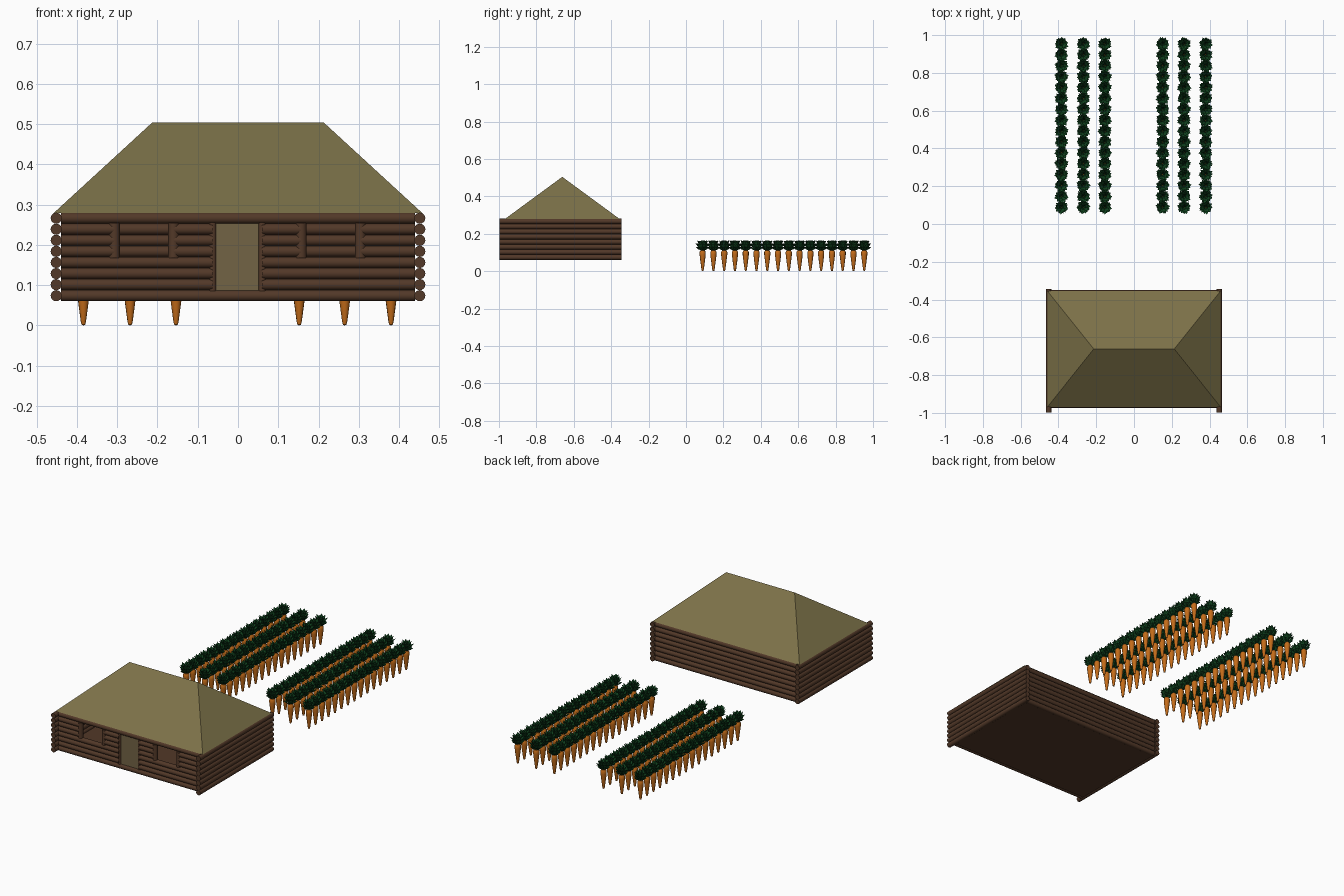
import bpy, bmesh, math, random
from mathutils import Vector

if "Cube" in bpy.data.objects:
    bpy.data.objects.remove(bpy.data.objects["Cube"])

random.seed(4)


def material(name, rgb):
    m = bpy.data.materials.new(name)
    m.diffuse_color = (*rgb, 1)
    m.use_nodes = True
    m.node_tree.nodes["Principled BSDF"].inputs["Base Color"].default_value = m.diffuse_color
    return m


LOG = material("log_brown", (0.085, 0.04, 0.021))
THATCH = material("thatch", (0.20, 0.165, 0.065))
DOOR = material("door_tan", (0.17, 0.125, 0.06))
CARROT = material("carrot_orange", (0.55, 0.15, 0.01))
LEAF = material("leaf_green", (0.005, 0.055, 0.013))


def finish(name, bm, mat, smooth=False):
    me = bpy.data.meshes.new(name)
    bmesh.ops.recalc_face_normals(bm, faces=bm.faces)
    bm.to_mesh(me)
    bm.free()
    me.materials.append(mat)
    ob = bpy.data.objects.new(name, me)
    bpy.context.collection.objects.link(ob)
    if smooth:
        bpy.ops.object.select_all(action='DESELECT')
        ob.select_set(True)
        bpy.context.view_layer.objects.active = ob
        bpy.ops.object.shade_smooth_by_angle(angle=math.radians(40))
    return ob


def add_log(bm, a, b, r):
    a, b = Vector(a), Vector(b)
    d = b - a
    mat = d.to_track_quat('Z', 'Y').to_matrix().to_4x4()
    mat.translation = (a + b) / 2
    bmesh.ops.create_cone(bm, cap_ends=True, segments=16, radius1=r, radius2=r,
                          depth=d.length, matrix=mat)


def box(name, x0, x1, y0, y1, z0, z1, mat):
    bm = bmesh.new()
    bmesh.ops.create_cube(bm, size=1)
    for v in bm.verts:
        v.co = ((x0 + x1) / 2 + v.co.x * (x1 - x0), (y0 + y1) / 2 + v.co.y * (y1 - y0),
                (z0 + z1) / 2 + v.co.z * (z1 - z0))
    finish(name, bm, mat)


# log walls
R, STEP, Z0 = 0.0138, 0.0275, 0.074
FRONT, BACK, SIDE = -0.959, -0.364, 0.4515
DOOR_X = (-0.063, 0.060)
WINDOWS = ((-0.307, -0.160), (0.157, 0.304))
levels = [Z0 + STEP * i for i in range(8)]

for name, x in (("left_wall", -SIDE), ("right_wall", SIDE)):
    bm = bmesh.new()
    for z in levels:
        add_log(bm, (x, -0.998, z), (x, -0.344, z), R)
    finish(name, bm, LOG, True)

bm = bmesh.new()
for z in levels:
    add_log(bm, (-0.44, BACK, z), (0.44, BACK, z), R)
finish("back_wall", bm, LOG, True)

# front wall, with gaps for the door and windows
bm = bmesh.new()
for i, z in enumerate(levels):
    gaps = [] if i in (0, 7) else [DOOR_X]
    if 4 <= i <= 6:
        gaps = [WINDOWS[0], DOOR_X, WINDOWS[1]]
    edges = [-0.44] + [x for g in gaps for x in g] + [0.44]
    for a, b in zip(edges[::2], edges[1::2]):
        add_log(bm, (a, FRONT, z), (b, FRONT, z), R)
finish("front_wall", bm, LOG, True)

# door and window posts
bm = bmesh.new()
for x in DOOR_X:
    add_log(bm, (x, FRONT, 0.086), (x, FRONT, 0.256), 0.0095)
finish("door_posts", bm, LOG, True)
bm = bmesh.new()
for w in WINDOWS:
    for x in w:
        add_log(bm, (x, FRONT, 0.168), (x, FRONT, 0.255), 0.0135)
finish("window_posts", bm, LOG, True)

box("door", -0.057, 0.054, FRONT - 0.003, FRONT + 0.003, 0.084, 0.256, DOOR)
box("floor", -0.45, 0.45, FRONT, BACK, 0.064, 0.072, LOG)

# hipped roof
bm = bmesh.new()
base = [bm.verts.new(p) for p in ((-0.458, -0.968, 0.279), (0.458, -0.968, 0.279),
                                  (0.458, -0.355, 0.279), (-0.458, -0.355, 0.279))]
l, r = bm.verts.new((-0.213, -0.6615, 0.504)), bm.verts.new((0.213, -0.6615, 0.504))
for f in ((base[0], base[1], r, l), (base[1], base[2], r),
          (base[2], base[3], l, r), (base[3], base[0], l), base[::-1]):
    bm.faces.new(f)
finish("roof", bm, THATCH)

# carrot root, turned from a profile
bm = bmesh.new()
profile = [(0, 0), (0.0045, 0.002), (0.0065, 0.010), (0.0125, 0.055),
           (0.0165, 0.088), (0.0165, 0.102), (0.012, 0.110), (0, 0.112)]
vs = [bm.verts.new((x, 0, z)) for x, z in profile]
es = [bm.edges.new(p) for p in zip(vs, vs[1:])]
bmesh.ops.spin(bm, geom=vs + es, cent=(0, 0, 0), axis=(0, 0, 1),
               angle=math.tau, steps=12)
bmesh.ops.remove_doubles(bm, verts=bm.verts, dist=0.0002)
root = finish("carrot_root", bm, CARROT, True)

# leafy top: rings of folded pointed leaves
bm = bmesh.new()
for count, r0, z0, r1, z1, wide in ((9, 0.004, 0.108, 0.036, 0.128, 0.010),
                                    (9, 0.004, 0.110, 0.038, 0.149, 0.011),
                                    (8, 0.003, 0.115, 0.029, 0.163, 0.011),
                                    (5, 0.001, 0.118, 0.013, 0.164, 0.009)):
    for k in range(count):
        a = math.tau * (k + random.uniform(-0.2, 0.2)) / count + z1 * 50
        out = Vector((math.cos(a), math.sin(a), 0))
        side = Vector((-out.y, out.x, 0))
        up = Vector((0, 0, 1))
        s = random.uniform(0.9, 1.05)
        p0, p1 = out * r0 + up * z0, out * r1 * s + up * z1
        mid = p0.lerp(p1, 0.6)
        v = [bm.verts.new(p) for p in (p0, mid + side * wide + up * 0.006, p1,
                                       mid - side * wide + up * 0.006, mid - up * 0.003)]
        for q in ((0, 1, 4), (1, 2, 4), (2, 3, 4), (3, 0, 4), (0, 3, 1), (1, 3, 2)):
            bm.faces.new([v[i] for i in q])
leaves = finish("carrot_leaves", bm, LEAF)

# six rows of sixteen carrots
first = True
for x in (-0.384, -0.268, -0.154, 0.152, 0.265, 0.380):
    for k in range(16):
        turn = random.uniform(0, math.tau)
        for src in (root, leaves):
            ob = src if first else src.copy()
            if not first:
                bpy.context.collection.objects.link(ob)
            ob.location = (x, 0.089 + 0.0576 * k, 0)
            ob.rotation_euler.z = turn
        first = False
